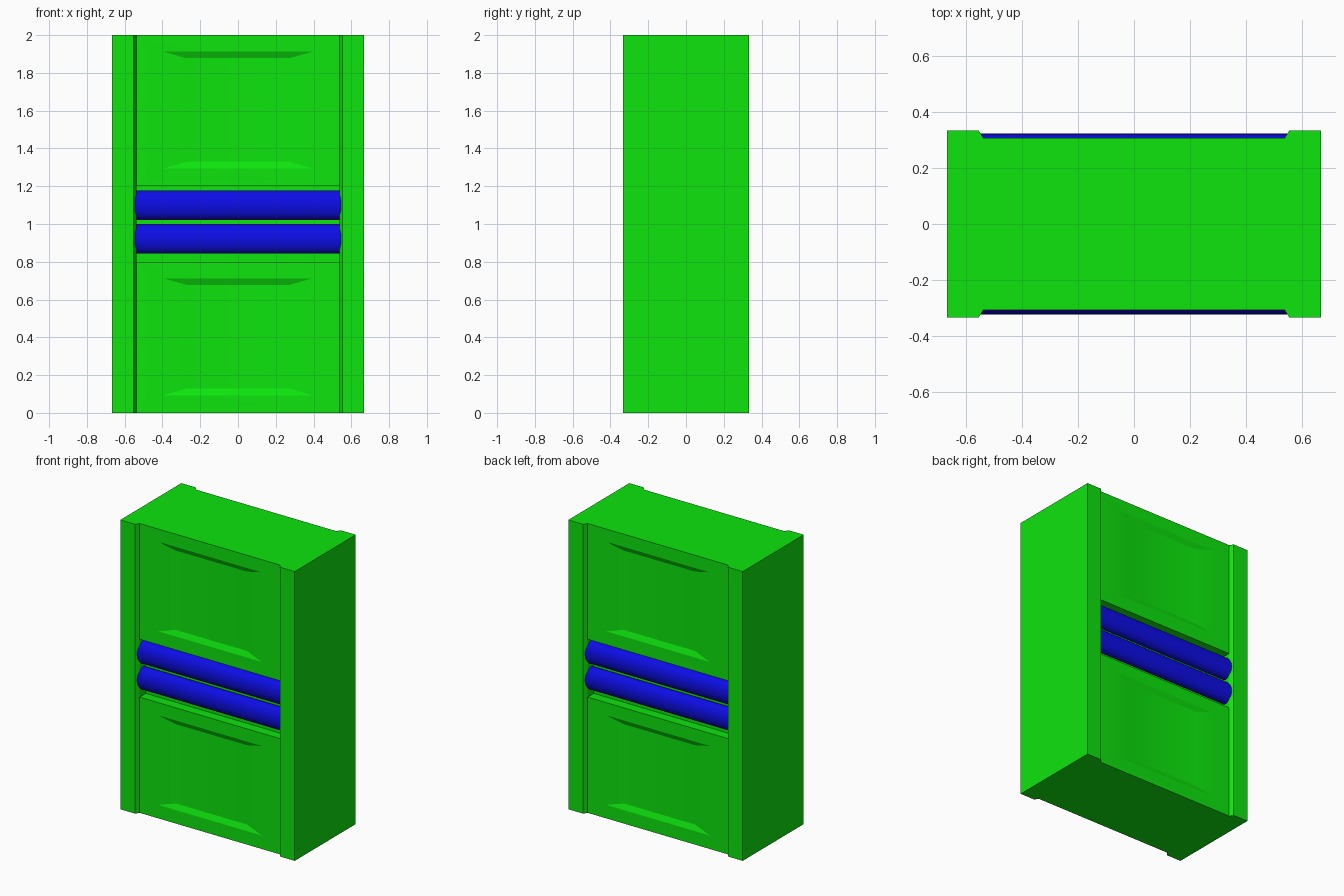
import bpy, bmesh, math

if "Cube" in bpy.data.objects:
    bpy.data.objects.remove(bpy.data.objects["Cube"])


def material(name, color):
    m = bpy.data.materials.new(name)
    m.diffuse_color = color
    m.use_nodes = True
    m.node_tree.nodes["Principled BSDF"].inputs["Base Color"].default_value = m.diffuse_color
    return m


GREEN = material("green_paint", (0.004, 0.78, 0.004, 1))
BLUE = material("blue_paint", (0.004, 0.004, 0.8, 1))


def loft(name, rings, mat):
    """Skin a list of equal-length vertex rings and cap both ends."""
    bm = bmesh.new()
    vr = [[bm.verts.new(p) for p in r] for r in rings]
    n = len(vr[0])
    for a, b in zip(vr, vr[1:]):
        for i in range(n):
            j = (i + 1) % n
            bm.faces.new((a[i], a[j], b[j], b[i]))
    bm.faces.new(vr[0])
    bm.faces.new(vr[-1])
    bmesh.ops.recalc_face_normals(bm, faces=bm.faces)
    me = bpy.data.meshes.new(name)
    bm.to_mesh(me)
    bm.free()
    me.materials.append(mat)
    ob = bpy.data.objects.new(name, me)
    bpy.context.collection.objects.link(ob)
    bpy.ops.object.select_all(action='DESELECT')
    bpy.context.view_layer.objects.active = ob
    ob.select_set(True)
    bpy.ops.object.shade_smooth_by_angle(angle=math.radians(20))
    return ob


def rect(hw, y, z0, z1):
    return [(-hw, y, z0), (hw, y, z0), (hw, y, z1), (-hw, y, z1)]


INNER = 0.537      # half width between the side posts
FACE = 0.307       # panel face depth
GROOVE = 0.24      # back wall of the middle groove

# Side posts with a chamfered inner edge
half = [(INNER, FACE), (0.553, 0.333), (0.667, 0.333)]
outline = half + [(x, -y) for x, y in reversed(half)]
for side, s in (("left", -1), ("right", 1)):
    loft(side + "_post", [[(s * x, y, z) for x, y in outline] for z in (0, 2)], GREEN)

# Upper and lower panel blocks, with a shallow dish on front and back
for name, z in (("lower_panel", 0), ("upper_panel", 1.2)):
    steps = [(0.272, FACE - 0.016, 0.13, 0.678),  # dish floor
             (0.395, FACE, 0.093, 0.712),         # dish rim
             (INNER, FACE, 0, 0.8)]               # block edge
    rings = [rect(w, -y, z + a, z + b) for w, y, a, b in steps]
    rings += [rect(w, y, z + a, z + b) for w, y, a, b in reversed(steps)]
    loft(name, rings, GREEN)

# Recessed middle section
loft("groove_core", [rect(INNER, y, 0.8, 1.2) for y in (-GROOVE, GROOVE)], GREEN)

# Blue rails, two on the front and two on the back
for side, s in (("front", -1), ("back", 1)):
    for level, z in (("lower", 0.921), ("upper", 1.1)):
        angles = [math.tau * i / 32 for i in range(32)]
        loft(f"{side}_{level}_rail",
             [[(x, s * 0.272 + 0.05 * math.cos(a), z + 0.078 * math.sin(a))
               for a in angles] for x in (-0.55, 0.55)], BLUE)
